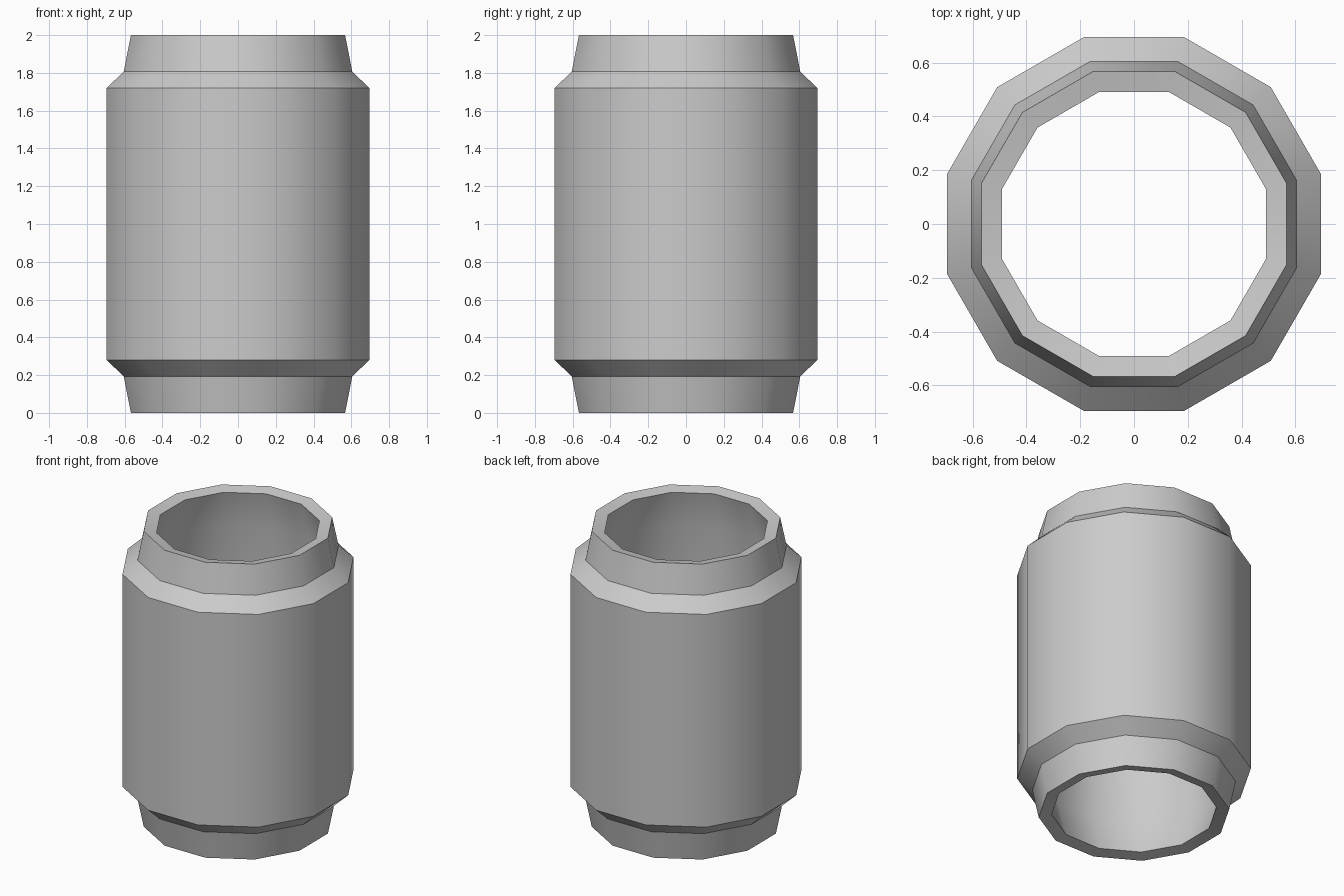
import bpy, bmesh
from math import cos, sin, pi, radians

if "Cube" in bpy.data.objects:
    bpy.data.objects.remove(bpy.data.objects["Cube"])

SIDES = 12

# closed wall cross-section: (distance to flat side, height); the bore widens inside
lower = [(0.55, 0.26), (0.49, 0.016), (0.567, 0), (0.605, 0.193), (0.695, 0.28)]
profile = lower + [(r, 2 - z) for r, z in reversed(lower)]

# sweep the cross-section round the z axis, flats facing the axes
bm = bmesh.new()
rings = []
for i in range(SIDES):
    a = (i + 0.5) * 2 * pi / SIDES
    k = 1 / cos(pi / SIDES)
    rings.append([bm.verts.new((r * k * cos(a), r * k * sin(a), z)) for r, z in profile])
n = len(profile)
for i in range(SIDES):
    a, b = rings[i], rings[(i + 1) % SIDES]
    for j in range(n):
        bm.faces.new((a[j], b[j], b[(j + 1) % n], a[(j + 1) % n]))
bmesh.ops.recalc_face_normals(bm, faces=bm.faces)

# hollow sleeve with stepped, tapered collars
mesh = bpy.data.meshes.new("pipe_sleeve")
bm.to_mesh(mesh)
bm.free()
sleeve = bpy.data.objects.new("pipe_sleeve", mesh)
bpy.context.collection.objects.link(sleeve)
bpy.context.view_layer.objects.active = sleeve
sleeve.select_set(True)
bpy.ops.object.shade_smooth_by_angle(angle=radians(31.5))
